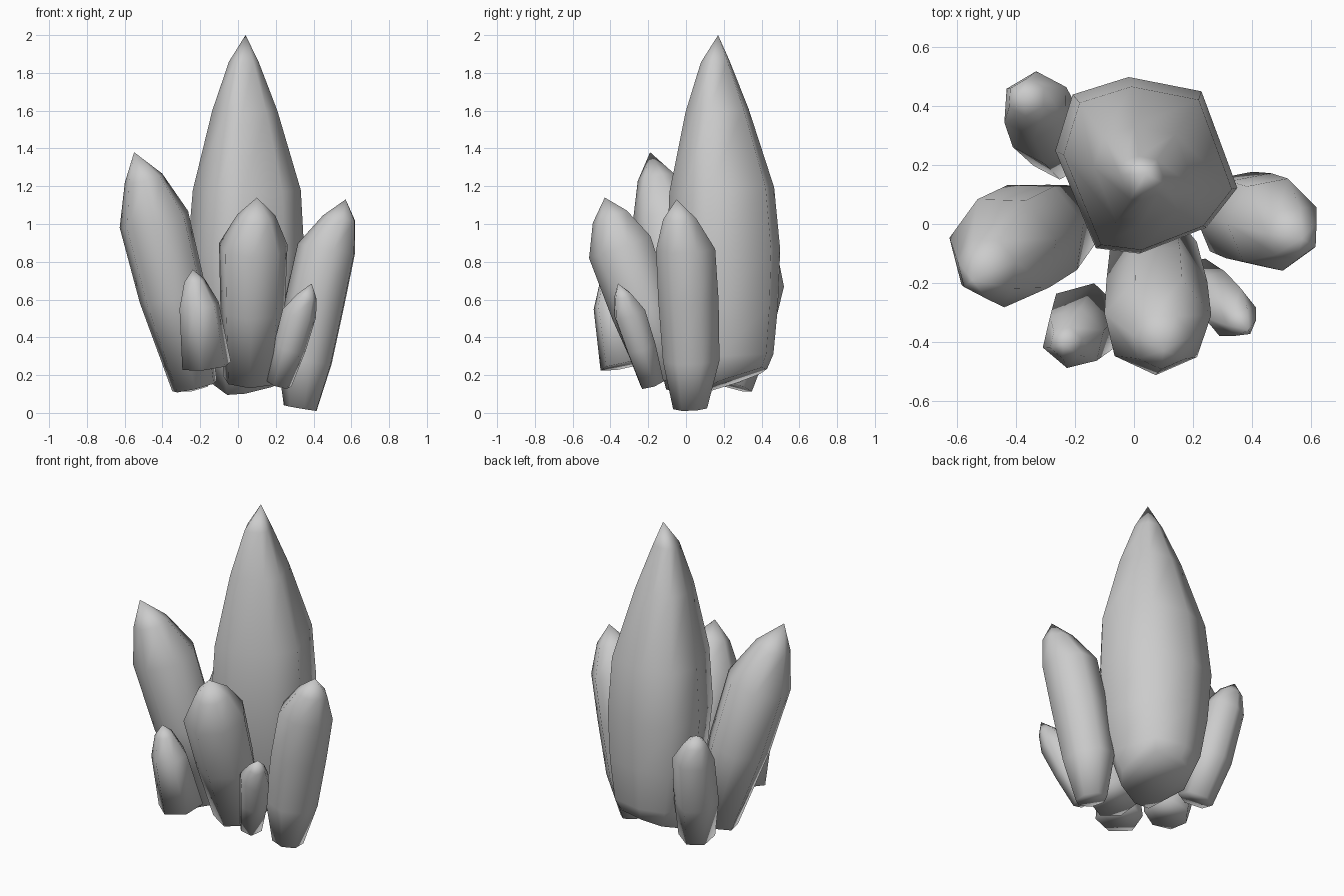
import bpy, bmesh, math, random
from mathutils import Vector

if "Cube" in bpy.data.objects:
    bpy.data.objects.remove(bpy.data.objects["Cube"])

random.seed(4)


def regular(sides, phase, jitter=0.04):
    """Evenly spread corners as (angle, radius factor) with slight irregularity."""
    return [(phase + 2 * math.pi * i / sides, 1.02 + random.uniform(-jitter, jitter))
            for i in range(sides)]


def crystal(name, rings, tip, corners, base_slope=(0, 0)):
    """Loft faceted rings (x, y, z, radius) along a leaning axis up to a point."""
    bm = bmesh.new()
    axis = (Vector(rings[-2][:3]) - Vector(rings[0][:3])).normalized()
    u = Vector((1, 0, 0))
    u = (u - axis * u.dot(axis)).normalized()
    v = axis.cross(u)
    n = len(corners)
    loops = []
    for k, (x, y, z, r) in enumerate(rings):
        loop = []
        for a, f in corners:
            p = (u * math.cos(a) + v * math.sin(a)) * r * f
            if k == 0:  # chipped base slopes a little
                p.z += p.x * base_slope[0] + p.y * base_slope[1]
            loop.append(bm.verts.new(Vector((x, y, z)) + p))
        loops.append(loop)
    top = bm.verts.new(tip)
    bm.faces.new(loops[0][::-1])
    for low, high in zip(loops, loops[1:]):
        for i in range(n):
            j = (i + 1) % n
            bm.faces.new((low[i], low[j], high[j], high[i]))
    for i in range(n):
        bm.faces.new((loops[-1][i], loops[-1][(i + 1) % n], top))
    bmesh.ops.recalc_face_normals(bm, faces=bm.faces)
    for face in bm.faces:
        face.smooth = True
    mesh = bpy.data.meshes.new(name)
    bm.to_mesh(mesh)
    bm.free()
    obj = bpy.data.objects.new(name, mesh)
    bpy.context.collection.objects.link(obj)
    return obj


# Tall central crystal with an uneven eight-sided section
main_corners = [(math.radians(a), f) for a, f in (
    (-14, 1.04), (-46, .96), (-94, .98), (-121, 1.07),
    (171, 1.01), (136, 1.12), (101, .99), (53, 1.02))][::-1]
crystal("main_crystal",
        [(.05, .24, .17, .195), (.05, .23, .30, .24), (.045, .21, .55, .285),
         (.04, .2, .85, .308), (.045, .19, 1.18, .285), (.035, .165, 1.6, .172),
         (.03, .155, 1.86, .078)],
        (.04, .17, 2.0), main_corners, (.1, .3))

# Medium crystals leaning outwards
crystal("left_crystal",
        [(-.23, .02, .14, .125), (-.345, -.035, .62, .185),
         (-.445, -.09, 1.02, .192), (-.50, -.15, 1.24, .105)],
        (-.55, -.19, 1.38), regular(7, .25))
crystal("front_crystal",
        [(.065, -.09, .18, .145), (.075, -.23, .55, .17),
         (.078, -.345, .88, .18), (.095, -.40, 1.04, .10)],
        (.10, -.43, 1.14), regular(7, .2))
crystal("right_crystal",
        [(.335, .02, .025, .09), (.36, .025, .28, .15), (.42, .01, .60, .16),
         (.478, -.005, .87, .157), (.54, -.035, 1.03, .088)],
        (.57, -.05, 1.13), regular(7, .4))

# Small crystals around the base
crystal("small_front_left_crystal",
        [(-.165, -.33, .25, .13), (-.205, -.39, .57, .105),
         (-.23, -.405, .70, .055)],
        (-.24, -.41, .76), regular(6, .3))
crystal("small_front_right_crystal",
        [(.215, -.18, .155, .068), (.275, -.24, .35, .085),
         (.325, -.30, .53, .090), (.365, -.335, .62, .05)],
        (.39, -.36, .685), regular(6, .1))
crystal("small_back_left_crystal",
        [(-.25, .25, .14, .10), (-.30, .325, .40, .122),
         (-.335, .405, .70, .115), (-.365, .43, .81, .065)],
        (-.38, .44, .87), regular(6, .5))
